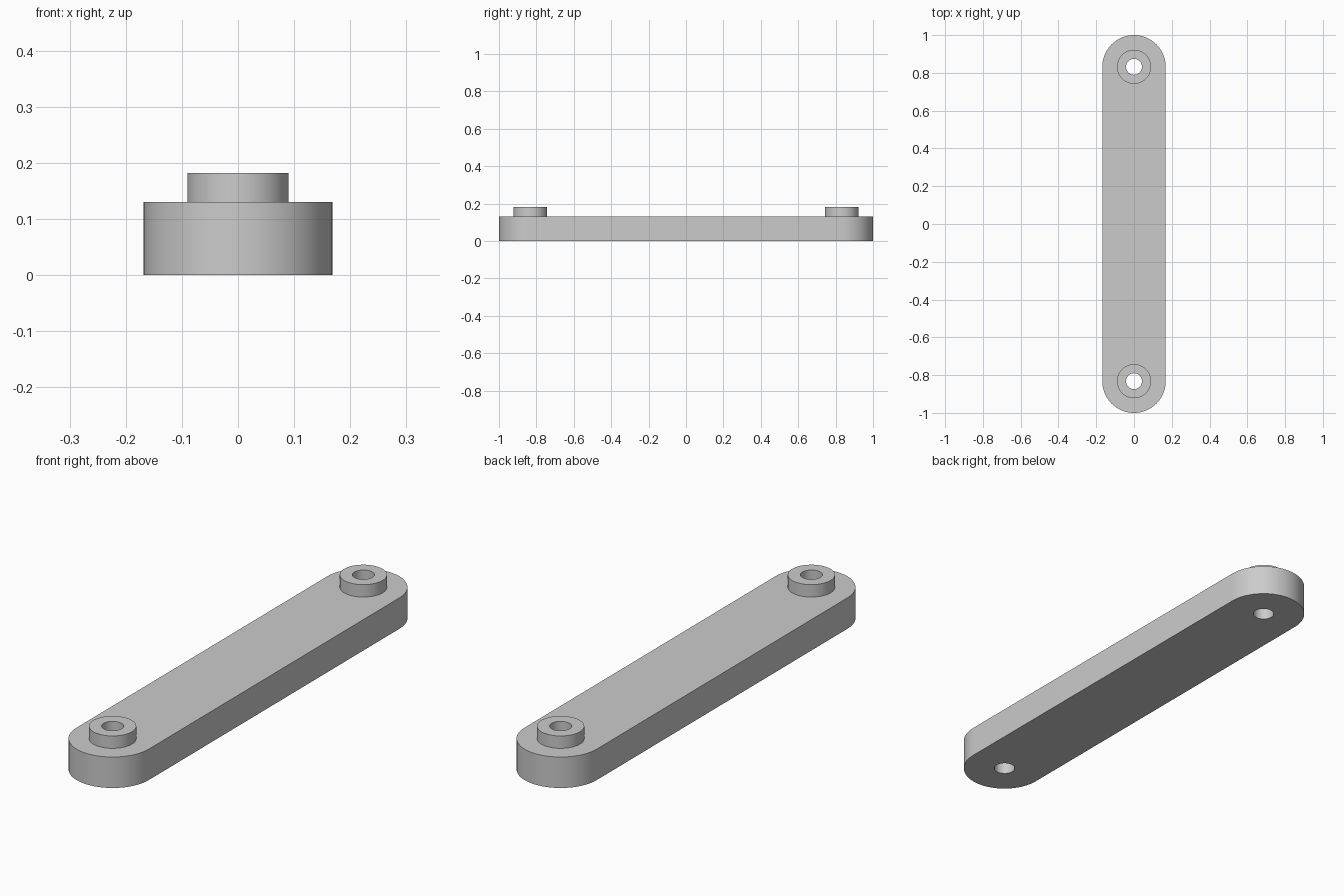
import bpy
import bmesh
from math import cos, sin, pi, radians

cube = bpy.data.objects.get("Cube")
if cube:
    bpy.data.objects.remove(cube, do_unlink=True)

WIDTH_R = 0.168      # half width and end radius of the bar
PIN_Y = 1 - WIDTH_R  # distance of the hole centres from the middle
BAR_TOP = 0.13
BOSS_TOP = 0.182
BOSS_R = 0.09
HOLE_R = 0.042
SEGMENTS = 64

grey = bpy.data.materials.new("light grey")
grey.use_nodes = True
colour = (0.6, 0.6, 0.6, 1)
grey.diffuse_color = colour
grey.node_tree.nodes["Principled BSDF"].inputs["Base Color"].default_value = colour


def arc(radius, y, start=0, sweep=2 * pi, count=SEGMENTS):
    """Points along an arc centred on the bar's long axis."""
    return [(radius * cos(start + sweep * i / count),
             y + radius * sin(start + sweep * i / count)) for i in range(count)]


def half_round(y, start):
    """End cap of the bar, including both tangent points."""
    half = SEGMENTS // 2
    tip = [(WIDTH_R * cos(start + pi), y + WIDTH_R * sin(start + pi))]
    return arc(WIDTH_R, y, start, pi, half) + tip


def plate(name, loops, bottom, top):
    """Extrude an outline with holes into a solid."""
    bm = bmesh.new()
    edges = []
    for loop in loops:
        verts = [bm.verts.new((x, y, bottom)) for x, y in loop]
        edges += [bm.edges.new((v, verts[i - 1])) for i, v in enumerate(verts)]
    bmesh.ops.triangle_fill(bm, use_beauty=True, edges=edges, normal=(0, 0, 1))
    new = bmesh.ops.extrude_face_region(bm, geom=bm.faces[:], use_keep_orig=True)
    raised = [g for g in new["geom"] if isinstance(g, bmesh.types.BMVert)]
    bmesh.ops.translate(bm, verts=raised, vec=(0, 0, top - bottom))
    bmesh.ops.recalc_face_normals(bm, faces=bm.faces[:])
    mesh = bpy.data.meshes.new(name)
    bm.to_mesh(mesh)
    bm.free()
    mesh.materials.append(grey)
    obj = bpy.data.objects.new(name, mesh)
    bpy.context.collection.objects.link(obj)
    bpy.ops.object.select_all(action='DESELECT')
    obj.select_set(True)
    bpy.context.view_layer.objects.active = obj
    bpy.ops.object.shade_smooth_by_angle(angle=radians(30))
    return obj


# Round-ended link bar with a hole through each end
outline = half_round(PIN_Y, 0) + half_round(-PIN_Y, pi)
plate("link_bar", [outline, arc(HOLE_R, PIN_Y), arc(HOLE_R, -PIN_Y)], 0, BAR_TOP)

# Raised collar around each hole
for name, y in (("front_boss", -PIN_Y), ("back_boss", PIN_Y)):
    plate(name, [arc(BOSS_R, y), arc(HOLE_R, y)], BAR_TOP, BOSS_TOP)
